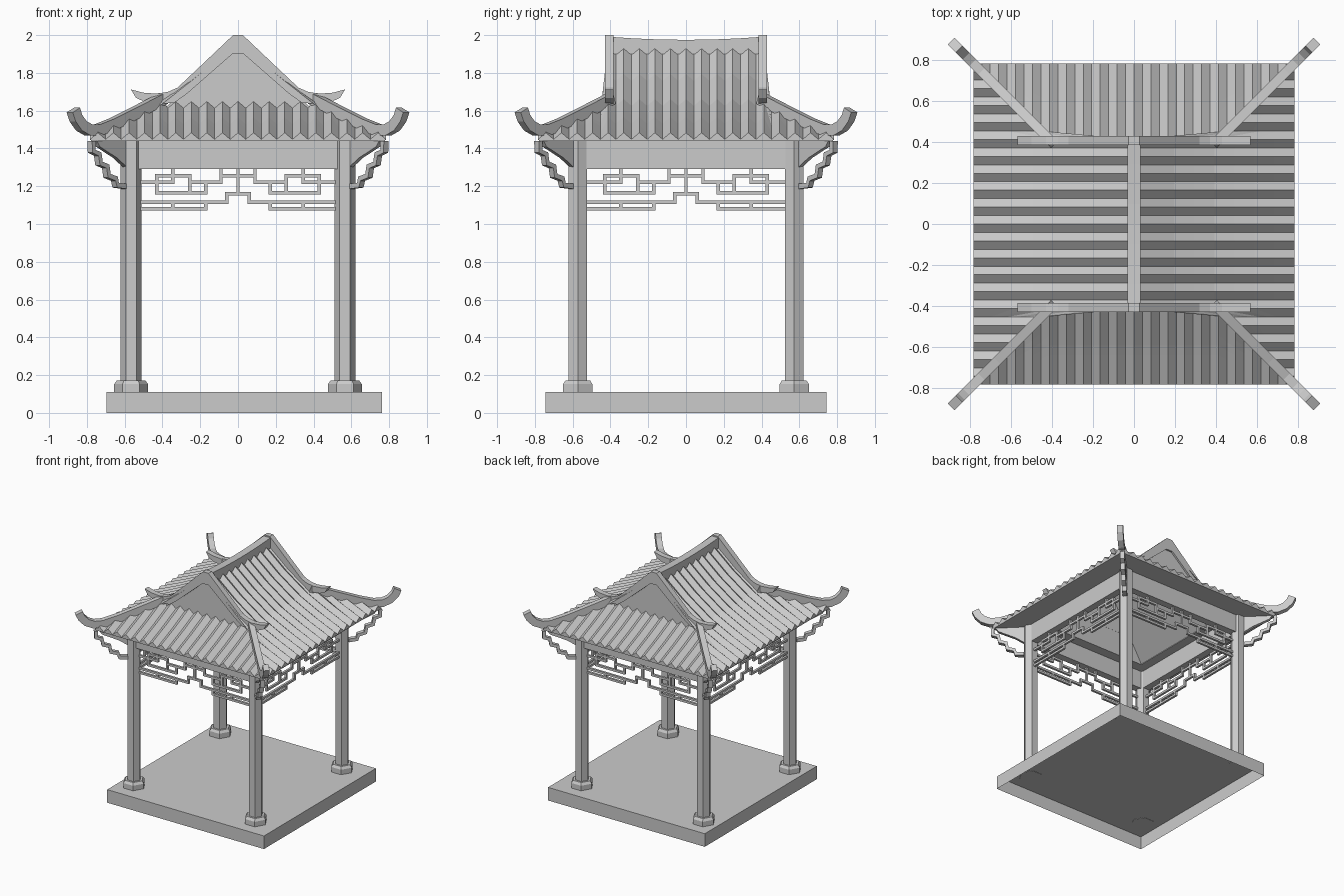
import bpy
import math
from mathutils import Matrix, Vector

if "Cube" in bpy.data.objects:
    bpy.data.objects.remove(bpy.data.objects["Cube"])

stone = bpy.data.materials.new("plain_grey")
stone.use_nodes = True
GREY = (0.6, 0.6, 0.6, 1)
stone.diffuse_color = GREY
stone.node_tree.nodes["Principled BSDF"].inputs["Base Color"].default_value = GREY

COL_X, COL_Y = 0.566, 0.573      # column centres
EAVE, GABLE = 0.783, 0.40        # roof half width, gable half length
SOFFIT = 1.44
CORNERS = [(sx, sy) for sx in (-1, 1) for sy in (-1, 1)]


def make(name, verts, faces):
    mesh = bpy.data.meshes.new(name)
    mesh.from_pydata([tuple(v) for v in verts], [], faces)
    mesh.materials.append(stone)
    mesh.update()
    ob = bpy.data.objects.new(name, mesh)
    bpy.context.collection.objects.link(ob)
    return ob


def boxes(name, spans, matrix=Matrix()):
    """One object made of axis-aligned boxes, each (x0, x1, y0, y1, z0, z1)."""
    verts, faces = [], []
    for s in spans:
        b = len(verts)
        verts += [matrix @ Vector((x, y, z)) for x in s[:2] for y in s[2:4] for z in s[4:]]
        for f in ((0, 1, 3, 2), (4, 6, 7, 5), (0, 4, 5, 1), (2, 3, 7, 6), (0, 2, 6, 4), (1, 5, 7, 3)):
            faces.append([b + i for i in f])
    return make(name, verts, faces)


def plate(name, outline, thick, matrix):
    """Extrude an outline drawn in local x-z symmetrically along local y."""
    n = len(outline)
    verts = [matrix @ Vector((u, y, z)) for y in (-thick / 2, thick / 2) for u, z in outline]
    faces = [list(range(n)), list(range(2 * n - 1, n - 1, -1))]
    faces += [[i, i + n, (i + 1) % n + n, (i + 1) % n] for i in range(n)]
    return make(name, verts, faces)


def ribbon(path, half):
    """Outline of a band of constant width along a path."""
    pts = [Vector(p) for p in path]
    a, b = [], []
    for i, p in enumerate(pts):
        t = (pts[min(i + 1, len(pts) - 1)] - pts[max(i - 1, 0)]).normalized()
        n = Vector((-t.y, t.x)) * half
        a.append(p + n)
        b.append(p - n)
    return a + b[::-1]


def lathe6(name, profile, x, y):
    """Six-sided turned part from (radius, z) pairs."""
    verts = [(x + r * math.cos(k * math.pi / 3), y + r * math.sin(k * math.pi / 3), z)
             for r, z in profile for k in range(6)]
    faces = [[j * 6 + k, j * 6 + (k + 1) % 6, j * 6 + 6 + (k + 1) % 6, j * 6 + 6 + k]
             for j in range(len(profile) - 1) for k in range(6)]
    top = len(verts) - 6
    faces += [[5, 4, 3, 2, 1, 0], list(range(top, top + 6))]
    return make(name, verts, faces)


def diagonal(sx, sy, x=0, y=0):
    return Matrix.Translation((x, y, 0)) @ Matrix.Rotation(math.atan2(sy, sx), 4, "Z")


# Floor slab, hollow underneath
slab = boxes("floor_slab", [(-0.695, 0.763, -0.745, 0.743, 0, 0.11)])
mesh = slab.data
keep = [list(p.vertices) for p in mesh.polygons if p.center.z > 0.001]
corners = [v.co.copy() for v in mesh.vertices]
bpy.data.objects.remove(slab)
make("floor_slab", corners, keep)

# Columns, footings and corner brackets
scallop = [(0.295, 1.44), (0.295, 1.385), (0.25, 1.37), (0.24, 1.32), (0.19, 1.305),
           (0.18, 1.255), (0.125, 1.24), (0.115, 1.205), (0.05, 1.2)]
for sx, sy in CORNERS:
    x, y = sx * COL_X, sy * COL_Y
    lathe6("column", [(0.056, 0.15), (0.056, SOFFIT)], x, y)
    lathe6("footing", [(0.09, 0.108), (0.09, 0.152), (0.075, 0.172)], x, y)
    m = diagonal(sx, sy, x, y)
    plate("bracket_scallop", ribbon(scallop, 0.014), 0.035, m)
    plate("bracket_web", [(0.03, SOFFIT), (0.27, SOFFIT), (0.25, 1.41), (0.12, 1.35), (0.03, 1.29)], 0.03, m)

# Beams and hanging lattice on all four sides
rails = [(0.17, 0.525, 1.08), (0.06, 0.525, 1.115), (0, 0.06, 1.16), (0.17, 0.43, 1.165),
         (0.345, 0.525, 1.22), (0.09, 0.255, 1.22), (0.255, 0.43, 1.255), (0, 0.09, 1.255)]
posts = [(0.17, 1.08, 1.115), (0.345, 1.08, 1.115), (0.06, 1.115, 1.16), (0, 1.16, 1.29),
         (0.17, 1.165, 1.22), (0.43, 1.165, 1.255), (0.255, 1.165, 1.255),
         (0.345, 1.22, 1.29), (0.09, 1.22, 1.29)]
T = 0.009
bars = []
for s in (-1, 1):
    for a, b, z in rails:
        lo, hi = sorted((s * a, s * b))
        bars.append((lo - T, hi + T, -T, T, z - T, z + T))
    for a, z0, z1 in posts:
        if a or s > 0:
            bars.append((s * a - T, s * a + T, -T, T, z0 - T, z1 + T))
for k in range(4):
    off = COL_Y if k % 2 == 0 else COL_X
    m = Matrix.Rotation(k * math.pi / 2, 4, "Z") @ Matrix.Translation((0, -off, 0))
    boxes("lattice", bars, m)
    boxes("beam", [(-0.54, 0.54, -0.03, 0.03, 1.29, SOFFIT)], m)

# Flat soffit under the eaves
R, I = 0.778, 0.46
boxes("soffit", [(-R, R, -R, -I, SOFFIT, 1.45), (-R, R, I, R, SOFFIT, 1.45),
                 (-R, -I, -I, I, SOFFIT, 1.45), (I, R, -I, I, SOFFIT, 1.45)])

# Plain ceiling inside the roof
make("ceiling", [(-I, -I, 1.445), (I, -I, 1.445), (I, I, 1.445), (-I, I, 1.445),
                 (0, -0.3, 1.88), (0, 0.3, 1.88)],
     [(0, 1, 4), (1, 2, 5, 4), (2, 3, 5), (3, 0, 4, 5)])

# Pleated tile slopes
CURVE = [(0, 1.92), (0.2, 1.755), (0.4, 1.62), (0.6, 1.525), (EAVE, 1.448)]
HALF = EAVE / 19


def slope_height(d):
    for (a, za), (b, zb) in zip(CURVE, CURVE[1:]):
        if d <= b + 1e-6:
            return za + (zb - za) * (d - a) / (b - a)
    return CURVE[-1][1]


def tile_slope(name, ridge, turn):
    """Pleats run away from the ridge; sides are trimmed on the hip diagonal."""
    verts, faces = [], []
    m = Matrix.Rotation(turn, 4, "Z")
    steps = 8
    for i in range(-19, 19):
        b = len(verts)
        for j in (i, i + 1):
            v = j * HALF
            start = ridge if abs(v) <= GABLE + 0.02 else abs(v)
            lift = 0.035 if j % 2 == 0 else 0
            for k in range(steps + 1):
                d = start + (EAVE - start) * k / steps
                verts.append(m @ Vector((d, v, slope_height(d) + lift)))
            verts.append(m @ Vector((EAVE, v, SOFFIT + 0.004)))
        n = steps + 2
        faces += [[b + k, b + k + 1, b + n + k + 1, b + n + k] for k in range(n - 1)]
    return make(name, verts, faces)


for k in range(4):
    tile_slope("side_tiles" if k % 2 == 0 else "end_tiles", 0 if k % 2 == 0 else GABLE, k * math.pi / 2)

# Upturned hip ridges
hip = [(0.395, 1.665), (0.55, 1.585), (0.66, 1.53), (0.74, 1.498), (0.79, 1.497),
       (0.83, 1.52), (0.858, 1.56), (0.872, 1.603)]
for sx, sy in CORNERS:
    path = [(x * math.sqrt(2), z) for x, z in hip]
    plate("hip_ridge", ribbon(path, 0.03), 0.046, diagonal(sx, sy))

# Gable boards with flared tips, and the recessed gable panels
half_board = [(0.026, 2.0), (0.2, 1.835), (0.32, 1.722), (0.37, 1.7), (0.43, 1.69), (0.5, 1.695),
              (0.567, 1.712), (0.54, 1.668), (0.49, 1.645), (0.42, 1.638), (0.34, 1.64),
              (0.27, 1.69), (0.03, 1.9)]
board = half_board + [(-x, z) for x, z in reversed(half_board)]
panel = [(-0.4, 1.6), (0.4, 1.6), (0.33, 1.67), (0.03, 1.92), (-0.03, 1.92), (-0.33, 1.67)]
for s in (-1, 1):
    plate("gable_board", board, 0.045, Matrix.Translation((0, s * 0.407, 0)))
    plate("gable_panel", panel, 0.012, Matrix.Translation((0, s * 0.408, 0)))

# Main ridge, sagging slightly in the middle
sag = [(-0.39 + 0.78 * k / 8, 1.975 + 0.015 * ((k - 4) / 4) ** 2) for k in range(9)]
plate("main_ridge", [(-0.39, 1.9), (0.39, 1.9)] + sag[::-1], 0.064, Matrix.Rotation(math.pi / 2, 4, "Z"))

# Consistent outward normals on closed parts
import bmesh
for ob in bpy.context.collection.objects:
    if ob.type == "MESH" and not ob.name.startswith(("side_tiles", "end_tiles", "ceiling", "floor")):
        bm = bmesh.new()
        bm.from_mesh(ob.data)
        bmesh.ops.recalc_face_normals(bm, faces=bm.faces)
        bm.to_mesh(ob.data)
        bm.free()
